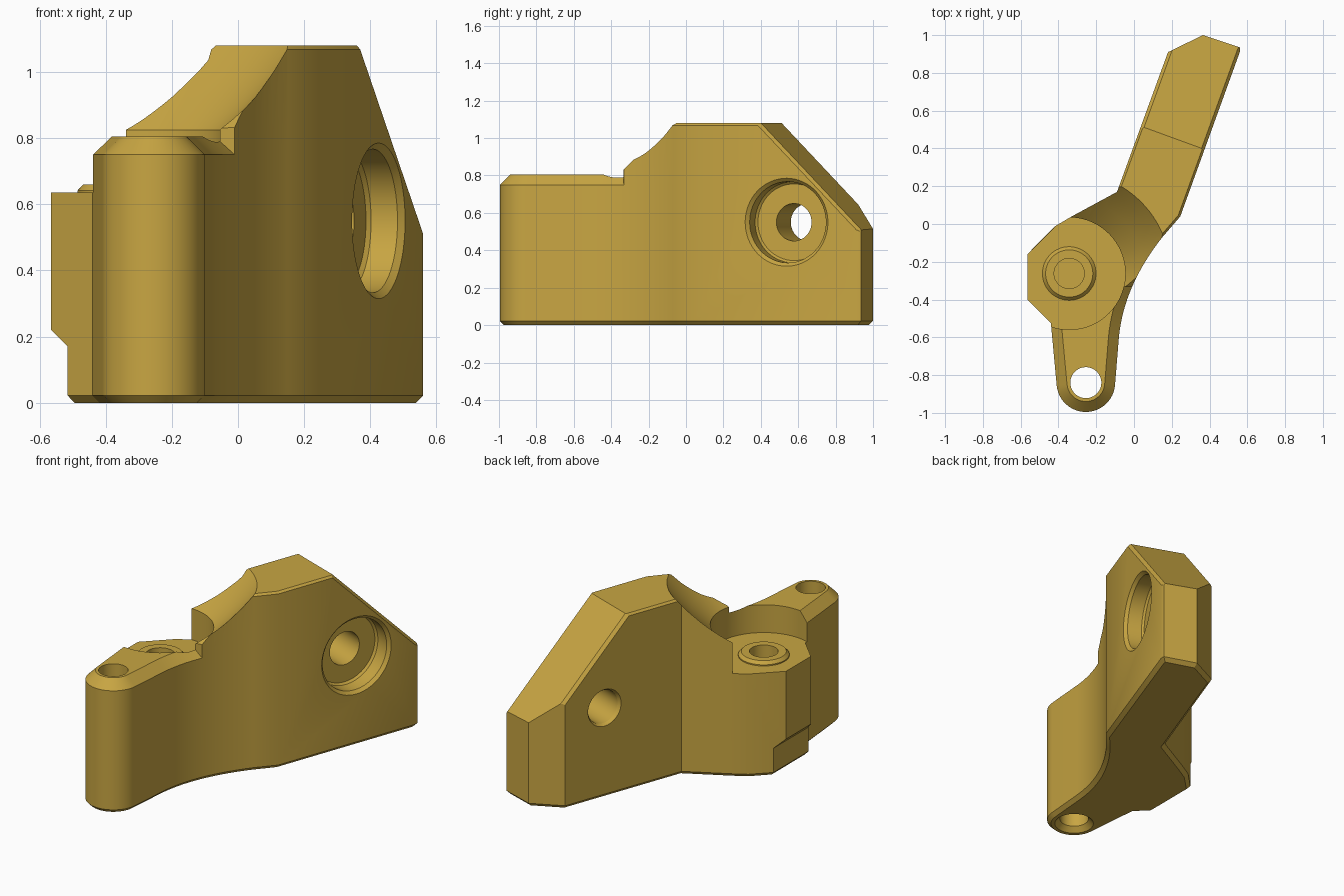
import bpy, bmesh, math
from mathutils import Vector, Matrix

if "Cube" in bpy.data.objects:
    bpy.data.objects.remove(bpy.data.objects["Cube"])

gold = bpy.data.materials.new("gold_plastic")
gold.diffuse_color = (0.58, 0.38, 0.055, 1)
gold.use_nodes = True
gold.node_tree.nodes["Principled BSDF"].inputs["Base Color"].default_value = gold.diffuse_color

A = math.radians(20)
D = Vector((math.sin(A), math.cos(A), 0))     # along the plate
N = Vector((math.cos(A), -math.sin(A), 0))    # plate outward normal
Z = Vector((0, 0, 1))


def make(name, bm):
    bmesh.ops.recalc_face_normals(bm, faces=bm.faces)
    me = bpy.data.meshes.new(name)
    bm.to_mesh(me)
    bm.free()
    ob = bpy.data.objects.new(name, me)
    bpy.context.collection.objects.link(ob)
    me.materials.append(gold)
    return ob


def inset(pts, d):
    """Offset a counter-clockwise outline inwards with mitred corners."""
    out = []
    for i, p in enumerate(pts):
        p = Vector(p)
        a = (p - Vector(pts[i - 1])).normalized()
        b = (Vector(pts[(i + 1) % len(pts)]) - p).normalized()
        na, nb = Vector((-a.y, a.x)), Vector((-b.y, b.x))
        out.append(p + (na + nb) * d / (1 + na.dot(nb)))
    return out


def loft(pts, layers):
    """Stack inset copies of an outline: layers are (z, inset)."""
    bm = bmesh.new()
    rings = [[bm.verts.new((p.x, p.y, z)) for p in inset(pts, d)] for z, d in layers]
    n = len(pts)
    for r, s in zip(rings, rings[1:]):
        for i in range(n):
            j = (i + 1) % n
            bm.faces.new((r[i], r[j], s[j], s[i]))
    bm.faces.new(rings[0][::-1])
    bm.faces.new(rings[-1])
    return bm


def trim(bm, co, no):
    """Remove everything beyond a plane and cap the cut."""
    r = bmesh.ops.bisect_plane(bm, geom=bm.verts[:] + bm.edges[:] + bm.faces[:],
                               plane_co=co, plane_no=no, clear_outer=True)
    edges = [e for e in r["geom_cut"] if isinstance(e, bmesh.types.BMEdge)]
    bmesh.ops.contextual_create(bm, geom=edges)


def lathe(name, profile, origin, axis=Z, n=64):
    """Closed solid of revolution from (radius, height) points."""
    bm = bmesh.new()
    rot = axis.to_track_quat('Z', 'Y').to_matrix().to_4x4()
    rings = [[bm.verts.new((r * math.cos(2 * math.pi * i / n),
                            r * math.sin(2 * math.pi * i / n), h)) for i in range(n)]
             for r, h in profile]
    for a, b in zip(rings, rings[1:]):
        for i in range(n):
            j = (i + 1) % n
            bm.faces.new((a[i], a[j], b[j], b[i]))
    bm.faces.new(rings[0][::-1])
    bm.faces.new(rings[-1])
    bm.transform(Matrix.Translation(origin) @ rot)
    return make(name, bm)


def combine(ob, other, op):
    m = ob.modifiers.new(op, 'BOOLEAN')
    m.operation, m.solver, m.object = op, 'EXACT', other
    bpy.context.view_layer.objects.active = ob
    bpy.ops.object.modifier_apply(modifier=m.name)
    bpy.data.objects.remove(other)


# Curved right wall shared by the arm and the plate
p0, p1, p2 = Vector((-0.08, -0.6)), Vector((-0.055, -0.33)), Vector((0.15, -0.07))
curve = [tuple(p0 * (1 - t) ** 2 + p1 * 2 * t * (1 - t) + p2 * t * t)
         for t in [i / 16 for i in range(17)]]

# Arm with rounded end and chamfered rim
arc = [(-0.255 + 0.155 * math.cos(a), -0.84 + 0.155 * math.sin(a))
       for a in [math.radians(185 + 171 * i / 24) for i in range(25)]]
arm_pts = [(-0.565, -0.2), (-0.565, -0.4), (-0.44, -0.525)] + arc + curve + [(-0.2, -0.05)]
arm = make("arm", loft(arm_pts, [(0, 0.022), (0.022, 0), (0.75, 0), (0.805, 0.055)]))

# Angled plate with lug
body_pts = ([c for c in curve if c[1] > -0.36] +
            [(0.245, 0.04), (0.56, 0.91), (0.56, 0.935), (0.365, 1.0), (0.18, 0.91),
             (-0.09, 0.17), (-0.33, 0.04), (-0.415, -0.01), (-0.565, -0.16), (-0.565, -0.36)])
bm = loft(body_pts, [(0, 0.022), (0.022, 0), (1.068, 0), (1.08, 0.012)])
slope = (D + Z).normalized()
slope_co = D * 0.499 + Z * 1.08
trim(bm, slope_co, slope)
for side, off in ((N, 0.217), (-N, 0.143)):      # chamfers on the sloped edges
    trim(bm, slope_co + side * (off - 0.018), (side + slope).normalized())
trim(bm, Vector((0, -0.36, 0.805)), Vector((0, -1, 1)).normalized())
bracket = make("bracket", bm)
combine(bracket, arm, 'UNION')

# Round seat with a flared wall
PIVOT = Vector((-0.343, -0.262, 0))
combine(bracket, lathe("seat_cutter", [(0.297, 0.635), (0.297, 0.825), (0.4, 0.925),
        (0.475, 1.005), (0.537, 1.08), (0.6, 1.16)], PIVOT, n=96), 'DIFFERENCE')

# Raised boss and its blind hole
combine(bracket, lathe("boss", [(0.142, 0.6), (0.142, 0.642), (0.125, 0.66)], PIVOT), 'UNION')
combine(bracket, lathe("boss_hole", [(0.08, 0.2), (0.08, 0.8)], PIVOT), 'DIFFERENCE')

# Arm hole, countersunk underneath
combine(bracket, lathe("arm_hole", [(0.13, -0.02), (0.082, 0.03), (0.082, 0.9)],
        Vector((-0.255, -0.84, 0))), 'DIFFERENCE')

# Counterbored bolt hole through the plate
combine(bracket, lathe("bolt_hole", [(0.14, -0.40), (0.1, -0.34), (0.1, -0.115), (0.205, -0.115),
        (0.217, -0.103), (0.217, -0.018), (0.255, 0.02)],
        Vector((0.425, 0.538, 0.55)), N), 'DIFFERENCE')

# Undercut at the foot of the lug
bm = bmesh.new()
xz = [(-0.8, -0.1), (-0.495, -0.1), (-0.495, 0), (-0.515, 0.022), (-0.515, 0.17), (-0.8, 0.455)]
f = bm.faces.new([bm.verts.new((x, -0.7, z)) for x, z in xz])
r = bmesh.ops.extrude_face_region(bm, geom=[f])
bmesh.ops.translate(bm, vec=(0, 0.9, 0),
                    verts=[v for v in r["geom"] if isinstance(v, bmesh.types.BMVert)])
combine(bracket, make("lug_cutter", bm), 'DIFFERENCE')

bpy.ops.object.select_all(action='DESELECT')
bracket.select_set(True)
bpy.context.view_layer.objects.active = bracket
bpy.ops.object.shade_smooth_by_angle(angle=math.radians(25))
